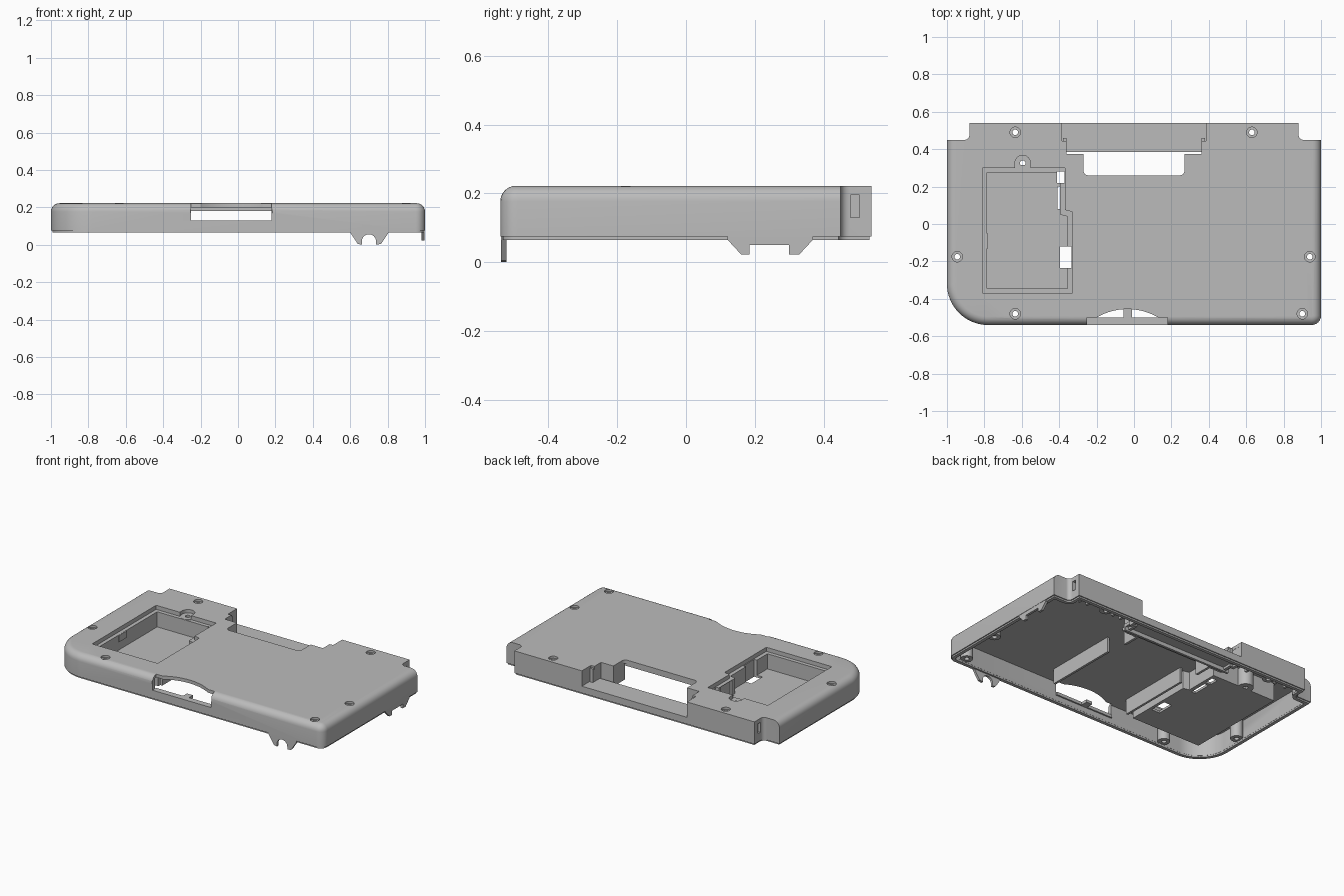
import bpy, bmesh
from math import cos, sin, radians, pi
from mathutils import Vector

if "Cube" in bpy.data.objects:
    bpy.data.objects.remove(bpy.data.objects["Cube"])

grey = bpy.data.materials.new("matte_grey")
grey.use_nodes = True
color = (0.5, 0.5, 0.5, 1)
grey.diffuse_color = color
grey.node_tree.nodes["Principled BSDF"].inputs["Base Color"].default_value = color

TOP, RIM, CEILING = 0.222, 0.075, 0.2


def arc(cx, cy, r, a0, a1, n=12):
    angles = [radians(a0 + (a1 - a0) * i / n) for i in range(n + 1)]
    return [(cx + r * cos(a), cy + r * sin(a)) for a in angles]


def rect(x0, x1, y0, y1):
    return [(x0, y0), (x1, y0), (x1, y1), (x0, y1)]


def circle(x, y, r):
    return arc(x, y, r, 0, 345, 23)


def prism(name, pts, lo, hi, axis="z", edge_round=0):
    """Extrude a flat profile along an axis, optionally rounding the top edge."""
    place = {"z": lambda u, v, w: (u, v, w),
             "y": lambda u, v, w: (u, w, v),
             "x": lambda u, v, w: (w, u, v)}[axis]
    bm = bmesh.new()
    base = bm.faces.new([bm.verts.new(place(u, v, lo)) for u, v in pts])
    grown = bmesh.ops.extrude_face_region(bm, geom=[base])["geom"]
    offset = Vector(place(0, 0, hi - lo))
    bmesh.ops.translate(bm, vec=offset, verts=[g for g in grown if isinstance(g, bmesh.types.BMVert)])
    bmesh.ops.recalc_face_normals(bm, faces=bm.faces)
    if edge_round:
        rim = [e for e in bm.edges if all(v.co.z > hi - 1e-5 for v in e.verts)
               and min(v.co.y for v in e.verts) < 0.44]
        bmesh.ops.bevel(bm, geom=rim, offset=edge_round, segments=6, profile=0.5,
                        affect="EDGES", clamp_overlap=False)
    mesh = bpy.data.meshes.new(name)
    bm.to_mesh(mesh)
    bm.free()
    mesh.materials.append(grey)
    obj = bpy.data.objects.new(name, mesh)
    bpy.context.collection.objects.link(obj)
    return obj


def box(name, x0, x1, y0, y1, z0, z1):
    return prism(name, rect(x0, x1, y0, y1), z0, z1)


def cut(obj, pts, lo, hi):
    """Subtract a vertical prism and bake the result."""
    cutter = prism("cutter", pts, lo, hi)
    mod = obj.modifiers.new("cut", "BOOLEAN")
    mod.operation, mod.solver, mod.object = "DIFFERENCE", "EXACT", cutter
    bpy.context.view_layer.update()
    graph = bpy.context.evaluated_depsgraph_get()
    baked = bpy.data.meshes.new_from_object(obj.evaluated_get(graph))
    obj.modifiers.clear()
    obj.data = baked
    bpy.data.objects.remove(cutter)


def outline(d):
    """Case outline inset by d, with notched back corners."""
    return ([(-0.88 + d, 0.54 - d)] + arc(-0.905, 0.475, 0.025 + d, 0, -90, 5)
            + [(-1 + d, 0.45 - d)]
            + arc(-0.78, -0.32, 0.22 - d, 180, 270, 16)
            + arc(0.95, -0.49, 0.05 - d, 270, 360, 6)
            + [(1 - d, 0.45 - d)]
            + arc(0.905, 0.475, 0.025 + d, 270, 180, 5) + [(0.88 - d, 0.54 - d)])


def bay(d):
    """Battery bay outline grown by d."""
    return [(-0.81 - d, -0.37 - d), (-0.33 + d, -0.37 - d), (-0.33 + d, 0.065 + d),
            (-0.37 + d, 0.075 + d), (-0.37 + d, 0.3 + d), (-0.81 - d, 0.3 + d)]


# Hollow case shell and the stepped lip under it
shell = prism("case_shell", outline(0), RIM, TOP, edge_round=0.045)
cut(shell, outline(0.03), 0, CEILING)
lip = prism("bottom_lip", outline(0.007), 0.065, RIM + 0.002)
cut(lip, outline(0.029), 0, 0.15)

# Cartridge slot in the back: stepped opening
cut(shell, rect(-0.385, 0.385, 0.445, 0.7), 0.12, 0.4)
cut(shell, rect(-0.36, 0.36, 0.375, 0.46), 0.12, 0.4)
cut(shell, arc(-0.245, 0.285, 0.025, 180, 270, 5) + arc(0.245, 0.285, 0.025, 270, 360, 5)
    + [(0.27, 0.39), (-0.27, 0.39)], 0.12, 0.4)
box("slot_floor", -0.4, 0.4, 0.385, 0.53, 0.1, 0.12)
box("slot_floor_rib", -0.4, 0.4, 0.385, 0.4, 0.075, 0.12)
box("slot_front_rib", -0.29, 0.29, 0.24, 0.255, 0.18, 0.21)
for side, s in (("left", 1), ("right", -1)):
    for part, x0, x1, y0, y1 in (("cheek", 0.386, 0.405, 0.44, 0.53),
                                 ("step", 0.361, 0.38, 0.365, 0.46),
                                 ("shoulder", 0.271, 0.37, 0.36, 0.374),
                                 ("guide", 0.271, 0.287, 0.25, 0.374),
                                 ("inner_wall", 0.275, 0.29, -0.4, 0.1)):
        low = 0.1 if part == "inner_wall" else 0.085
        a, b = sorted((s * x0, s * x1))
        box(f"slot_{part}_{side}", a, b, y0, y1, low, 0.21)

# Front opening with thumb scoop, ledge and catch
cut(shell, rect(-0.25, 0.18, -0.7, -0.5), 0.13, 0.4)
cut(shell, arc(-0.035, -0.78, 0.325, 0, 357, 119), 0.17, 0.4)
box("front_ledge", -0.25, 0.18, -0.53, -0.5, 0.11, 0.13)
box("front_catch", -0.055, -0.012, -0.505, -0.455, 0.11, 0.128)

# Battery bay: opening with screw tab, and the tub below it
tab_x, tab_y = -0.595, 0.325
neck = rect(tab_x - 0.042, tab_x + 0.042, 0.28, tab_y)
tub = prism("battery_tub", bay(0.015), 0.08, 0.212)
for obj, low in ((shell, 0.15), (tub, 0.195)):
    cut(obj, bay(0), low, 0.4)
    cut(obj, neck, low, 0.4)
    cut(obj, circle(tab_x, tab_y, 0.042), low, 0.4)
cut(tub, bay(-0.025), 0.095, 0.4)
cut(tub, rect(-0.396, -0.335, -0.235, -0.12), 0, 0.4)
cut(tub, rect(-0.41, -0.38, 0.08, 0.2), 0, 0.193)
cut(tub, rect(-0.412, -0.372, 0.22, 0.28), 0, 0.4)
box("battery_side_clip", -0.795, -0.78, -0.13, -0.05, 0.15, 0.194)


# Screw bosses with counterbored holes
def boss(name, x, y, r, z_top):
    post = prism(name, circle(x, y, r), 0.08, z_top)
    cut(post, circle(x, y, 0.015), 0, 0.4)


boss("battery_screw_boss", tab_x, tab_y, 0.049, 0.197)
for i, (x, y) in enumerate(((-0.635, 0.49), (0.63, 0.49), (-0.945, -0.175),
                            (0.94, -0.175), (-0.635, -0.48), (0.9, -0.48))):
    cut(shell, circle(x, y, 0.028), 0.15, 0.4)
    boss(f"screw_boss_{i + 1}", x, y, 0.038, 0.208)

# Latch windows in the notched back corners
for s in (-1, 1):
    a, b = sorted((s * 0.83, s * 0.9))
    cut(shell, rect(a, b, 0.478, 0.505), 0.13, 0.195)

# Small ribs inside the back wall
for i, x in enumerate((-0.8, -0.72, -0.5, 0.48, 0.54, 0.74, 0.8)):
    box(f"back_rib_{i + 1}", x - 0.008, x + 0.008, 0.44, 0.52, 0.1, 0.21)

# Hanging tabs on the front edge and the left side
front_profile = ([(0.6, 0.08), (0.6, 0.065), (0.64, 0.005), (0.662, 0.0)]
                 + arc(0.7, 0.018, 0.038, 180, 0, 12)
                 + [(0.738, 0.0), (0.765, 0.005), (0.805, 0.065), (0.805, 0.08)])
prism("front_tab", front_profile, -0.538, -0.522, axis="y")
side_profile = [(0.12, 0.08), (0.12, 0.066), (0.16, 0.023), (0.185, 0.023), (0.185, 0.05),
                (0.3, 0.05), (0.3, 0.023), (0.33, 0.023), (0.37, 0.066), (0.37, 0.08)]
prism("side_tab", side_profile, 0.982, 0.998, axis="x")

# Smooth the rounded surfaces, keep edges sharp
bpy.ops.object.select_all(action="DESELECT")
for obj in bpy.context.collection.objects:
    if obj.type == "MESH" and obj.data.materials and obj.data.materials[0] == grey:
        obj.select_set(True)
        bpy.context.view_layer.objects.active = obj
bpy.ops.object.shade_smooth_by_angle(angle=radians(30))
